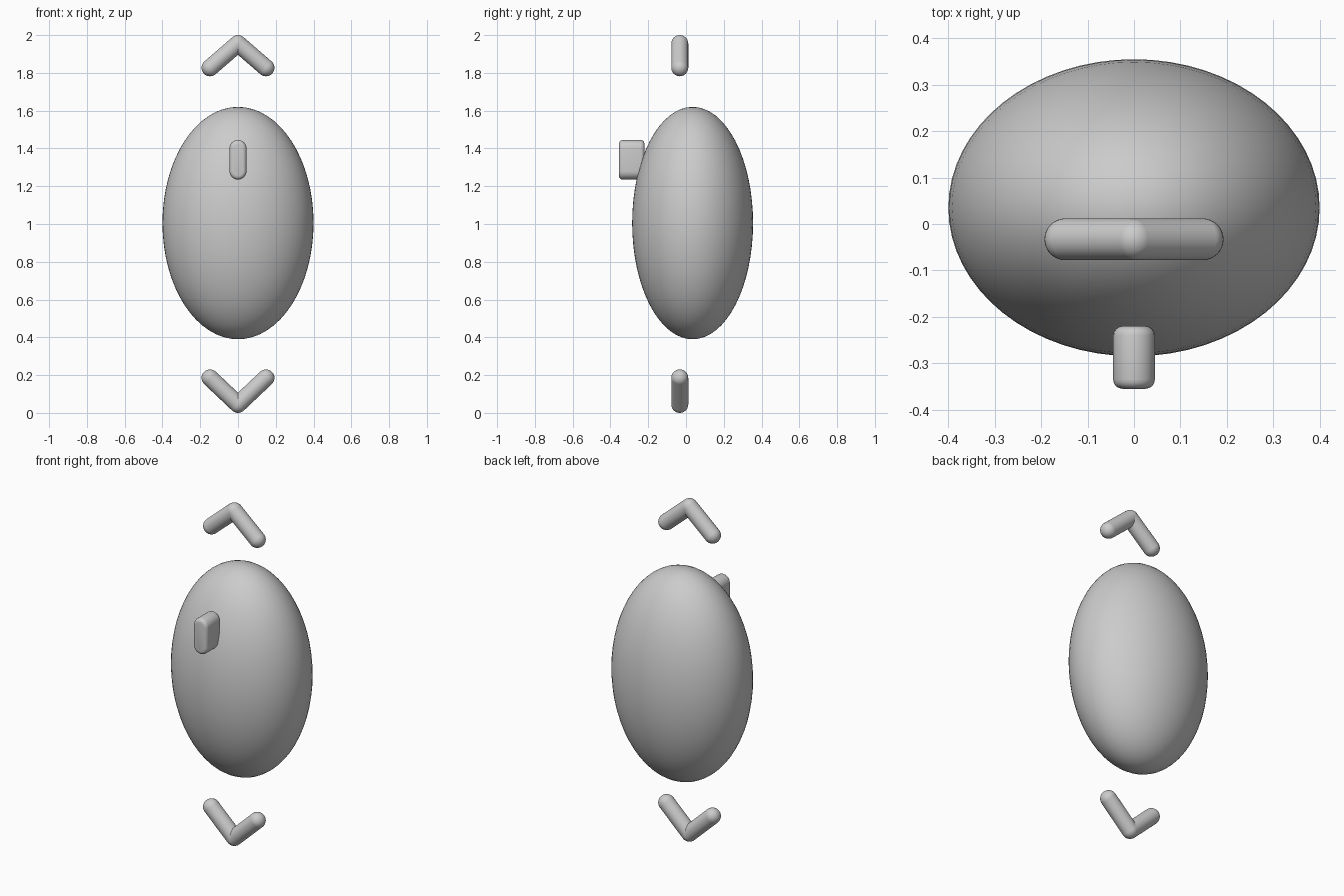
import bpy, bmesh, math
from mathutils import Vector, Matrix

if "Cube" in bpy.data.objects:
    bpy.data.objects.remove(bpy.data.objects["Cube"])


def finish(name, bm):
    bmesh.ops.recalc_face_normals(bm, faces=bm.faces)
    me = bpy.data.meshes.new(name)
    bm.to_mesh(me)
    bm.free()
    ob = bpy.data.objects.new(name, me)
    bpy.context.collection.objects.link(ob)
    for p in me.polygons:
        p.use_smooth = True
    return ob


def ball(name, loc, scale, seg=32, rings=16):
    bm = bmesh.new()
    bmesh.ops.create_uvsphere(bm, u_segments=seg, v_segments=rings, radius=1)
    bmesh.ops.scale(bm, vec=scale, verts=bm.verts)
    bmesh.ops.translate(bm, vec=loc, verts=bm.verts)
    return finish(name, bm)


def rod(name, a, b, r, seg=32):
    # open cylinder between two points; balls close its ends
    d = b - a
    bm = bmesh.new()
    bmesh.ops.create_cone(bm, cap_ends=False, segments=seg, radius1=r, radius2=r, depth=d.length)
    turn = d.to_track_quat('Z', 'Y').to_matrix().to_4x4()
    bmesh.ops.transform(bm, matrix=Matrix.Translation((a + b) / 2) @ turn, verts=bm.verts)
    return finish(name, bm)


# egg-shaped body
ball("body", (0, 0.035, 1.005), (0.4, 0.32, 0.615), 64, 32)

# scroll wheel: stadium outline extruded in y with rounded rims
R, Z0, Z1 = 0.045, 1.28, 1.40
bm = bmesh.new()
outline = []
for zc, start in ((Z1, 0), (Z0, math.pi)):
    for i in range(13):
        t = start + math.pi * i / 12
        outline.append(bm.verts.new((R * math.cos(t), -0.355, zc + R * math.sin(t))))
front = bm.faces.new(outline)
ext = bmesh.ops.extrude_face_region(bm, geom=[front], use_keep_orig=True)
bmesh.ops.translate(bm, vec=(0, 0.135, 0),
                    verts=[g for g in ext["geom"] if isinstance(g, bmesh.types.BMVert)])
wheel = finish("scroll_wheel", bm)
bev = wheel.modifiers.new("rim", 'BEVEL')
bev.width = 0.02
bev.segments = 4
bev.limit_method = 'ANGLE'
bev.angle_limit = math.radians(50)

# chevrons above and below the body
r, y = 0.045, -0.033
for label, tip_z, end_z in (("upper", 1.955, 1.827), ("lower", 0.045, 0.185)):
    tip = Vector((0, y, tip_z))
    ball(label + "_arrow_tip", tip, (r, r, r))
    for side, s in (("left", -1), ("right", 1)):
        end = Vector((s * 0.148, y, end_z))
        rod(f"{label}_arrow_{side}_bar", tip, end, r)
        ball(f"{label}_arrow_{side}_end", end, (r, r, r))
